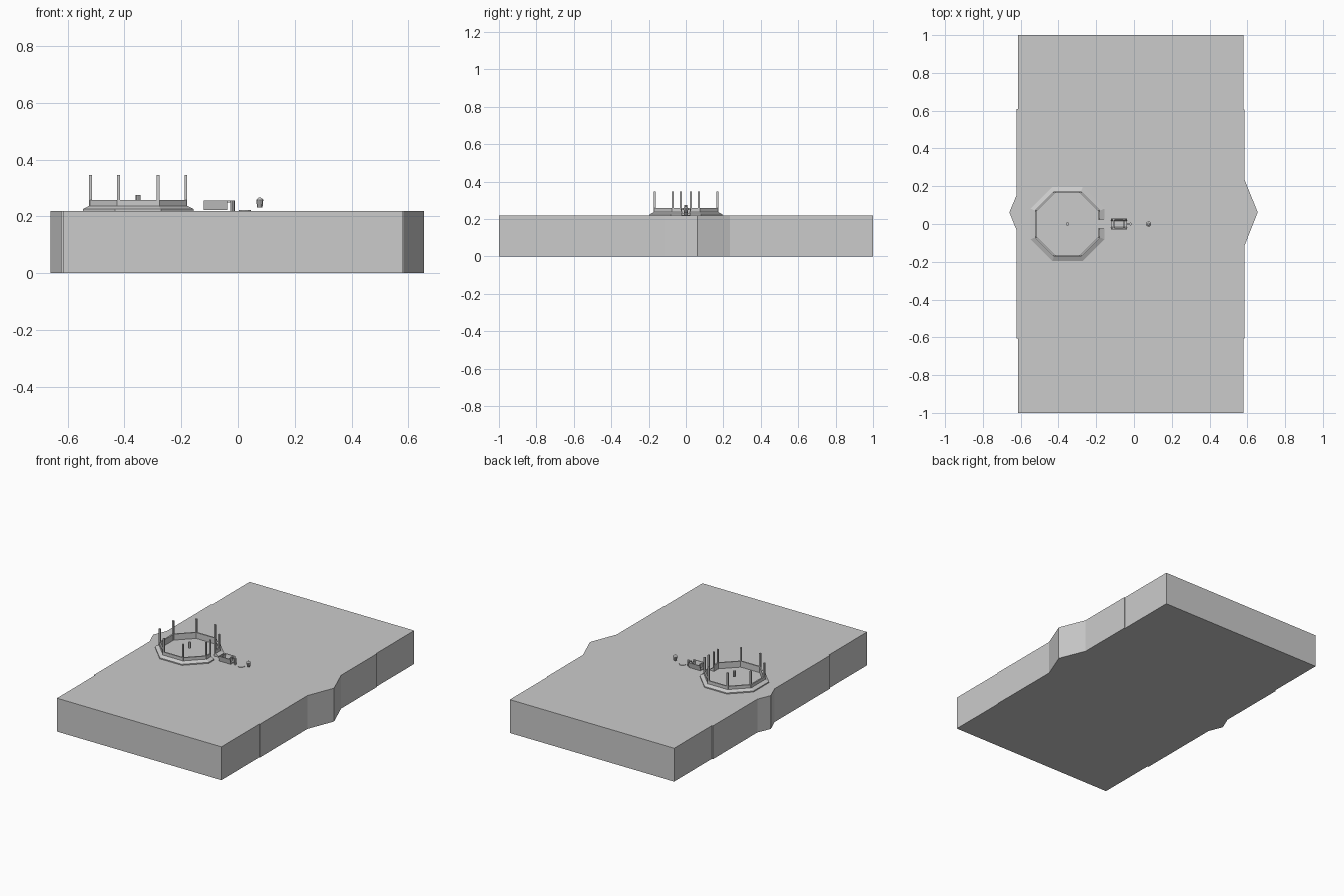
import bpy, bmesh
from math import pi, cos, sin, radians

if "Cube" in bpy.data.objects:
    bpy.data.objects.remove(bpy.data.objects["Cube"])

G = 0.219            # ground level
CX = -0.352          # pen centre


def make(name, verts, faces):
    me = bpy.data.meshes.new(name)
    me.from_pydata(verts, [], faces)
    bm = bmesh.new()
    bm.from_mesh(me)
    bmesh.ops.recalc_face_normals(bm, faces=bm.faces)
    bm.to_mesh(me)
    bm.free()
    ob = bpy.data.objects.new(name, me)
    bpy.context.collection.objects.link(ob)
    return ob


def prism(name, pts, z0, z1):
    n = len(pts)
    v = [(x, y, z0) for x, y in pts] + [(x, y, z1) for x, y in pts]
    f = [list(range(n)), list(range(n, 2 * n))]
    f += [(i, (i + 1) % n, n + (i + 1) % n, n + i) for i in range(n)]
    return make(name, v, f)


def box(name, x0, x1, y0, y1, z0, z1):
    return prism(name, [(x0, y0), (x1, y0), (x1, y1), (x0, y1)], z0, z1)


def cone(name, x, y, z0, z1, r0, r1, n=8):
    bpy.ops.mesh.primitive_cone_add(vertices=n, radius1=r0, radius2=r1, depth=z1 - z0,
                                    location=(x, y, (z0 + z1) / 2))
    bpy.context.object.name = name


def ring_arc(name, profile, gap):
    # sweep an (apothem, z) profile around the octagon, leaving a gap on +x
    def loop(a):
        r = a / cos(pi / 8)
        mid = [(CX + r * cos(pi / 8 + i * pi / 4), r * sin(pi / 8 + i * pi / 4)) for i in range(8)]
        return [(CX + a, gap)] + mid + [(CX + a, -gap)]
    loops = [[(x, y, z) for x, y in loop(a)] for a, z in profile]
    m, n = len(profile), 10
    v = [p for lp in loops for p in lp]
    f = [(j * n + i, j * n + i + 1, (j + 1) % m * n + i + 1, (j + 1) % m * n + i)
         for j in range(m) for i in range(n - 1)]
    f += [[j * n for j in range(m)], [j * n + n - 1 for j in range(m)]]
    return make(name, v, f)


# ground slab with pointed bulges on both long sides
right = [(0.58, -1), (0.58, -0.605), (0.585, -0.605), (0.585, -0.115), (0.655, 0.062),
         (0.585, 0.235), (0.585, 0.605), (0.58, 0.605), (0.58, 1)]
left = [(-0.615, 1), (-0.615, 0.61), (-0.623, 0.61), (-0.623, 0.15), (-0.66, 0.062),
        (-0.623, -0.03), (-0.623, -0.605), (-0.615, -0.605), (-0.615, -1)]
prism("ground_slab", right + left, 0, G)

# octagonal pen: sloped kerb, low wall and tall posts
ring_arc("pen_kerb", [(0.195, G - 0.005), (0.195, 0.226), (0.172, 0.238), (0.164, 0.238), (0.164, G - 0.005)], 0.024)
ring_arc("pen_wall", [(0.173, 0.23), (0.173, 0.258), (0.164, 0.258), (0.164, 0.23)], 0.024)
R = 0.168 / cos(pi / 8)
spots = [(CX + R * cos(pi / 8 + i * pi / 4), R * sin(pi / 8 + i * pi / 4)) for i in range(8)]
spots += [(CX + 0.168, 0.027), (CX + 0.168, -0.027)]
for i, (x, y) in enumerate(spots):
    box(f"pen_post_{i}", x - 0.005, x + 0.005, y - 0.005, y + 0.005, G, 0.346)
cone("centre_stake", CX, 0, 0.238, 0.276, 0.009, 0.009)

# water trough: flared open box with end frames
x0, x1, t = -0.122, -0.037, 0.005
prof = [(-0.022, 0.222), (0.022, 0.222), (0.029, 0.257), (0.029 - t, 0.257),
        (0.022 - t, 0.229), (-0.022 + t, 0.229), (-0.029 + t, 0.257), (-0.029, 0.257)]
v = [(x, y, z) for x in (x0, x1) for y, z in prof]
make("trough_body", v, [range(8), range(8, 16)] +
     [(i, (i + 1) % 8, 8 + (i + 1) % 8, 8 + i) for i in range(8)])
for i, x in enumerate((x0 + 0.012, x1 - 0.018)):
    make(f"trough_end_{i}", [(xx, y, z) for xx in (x, x + 0.006) for y, z in
         ((-0.021, 0.223), (0.021, 0.223), (0.028, 0.255), (-0.028, 0.255))],
         [(0, 1, 2, 3), (4, 5, 6, 7), (0, 1, 5, 4), (1, 2, 6, 5), (2, 3, 7, 6), (3, 0, 4, 7)])

# water pump beside the trough
cone("pump_post", -0.019, 0, G, 0.257, 0.008, 0.008)
box("pump_spout", -0.04, -0.019, -0.003, 0.003, 0.25, 0.257)

# flat disc and raised bucket
cone("ground_disc", 0.024, 0, G, 0.222, 0.021, 0.021, 12)
cone("bucket", 0.077, 0, 0.231, 0.258, 0.010, 0.013, 10)
cone("bucket_lid", 0.077, 0, 0.258, 0.266, 0.014, 0.005, 10)
